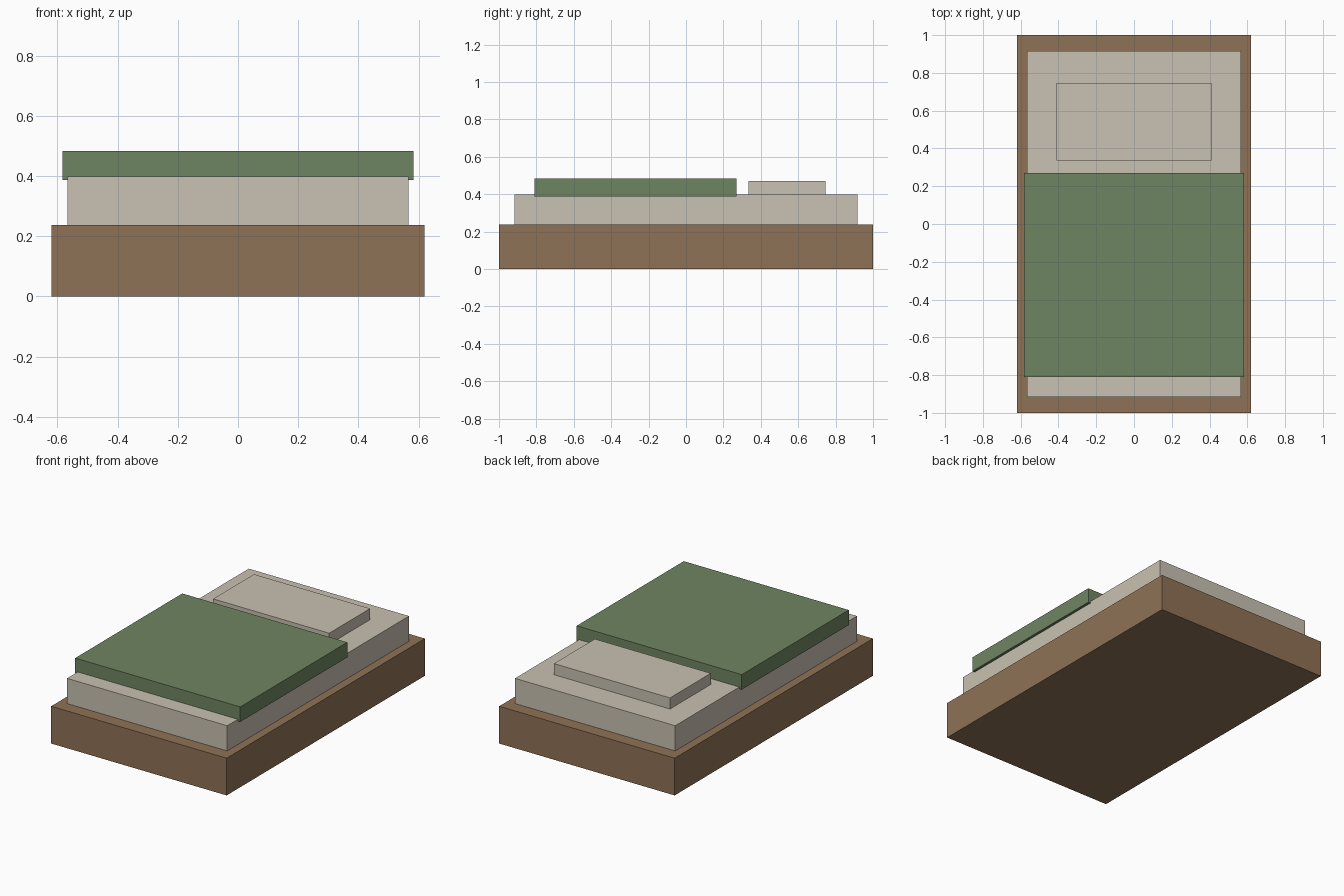
import bpy
import bmesh
from mathutils import Matrix, Vector

if "Cube" in bpy.data.objects:
    bpy.data.objects.remove(bpy.data.objects["Cube"])


def material(name, rgb):
    m = bpy.data.materials.new(name)
    m.diffuse_color = (*rgb, 1.0)
    m.use_nodes = True
    m.node_tree.nodes["Principled BSDF"].inputs["Base Color"].default_value = m.diffuse_color
    return m


wood = material("brown wood", (0.275, 0.168, 0.093))
linen = material("cream linen", (0.584, 0.539, 0.445))
green = material("green cloth", (0.159, 0.235, 0.122))


def box(name, mat, half_x, y, z):
    """Box centred on x, spanning the given y and z ranges."""
    size = Vector((2 * half_x, y[1] - y[0], z[1] - z[0]))
    centre = Vector((0, (y[0] + y[1]) / 2, (z[0] + z[1]) / 2))
    bm = bmesh.new()
    bmesh.ops.create_cube(
        bm, size=1, matrix=Matrix.Translation(centre) @ Matrix.Diagonal((*size, 1)))
    mesh = bpy.data.meshes.new(name)
    bm.to_mesh(mesh)
    bm.free()
    mesh.materials.append(mat)
    obj = bpy.data.objects.new(name, mesh)
    bpy.context.collection.objects.link(obj)
    return obj


# Solid base
box("bed_base", wood, 0.62, (-1.0, 1.0), (0.0, 0.238))
# Mattress resting on the base
box("mattress", linen, 0.566, (-0.917, 0.917), (0.238, 0.399))
# Pillow at the head end
box("pillow", linen, 0.41, (0.335, 0.747), (0.399, 0.47))
# Blanket, overlapping the mattress top and overhanging its sides
box("blanket", green, 0.583, (-0.81, 0.27), (0.387, 0.483))
